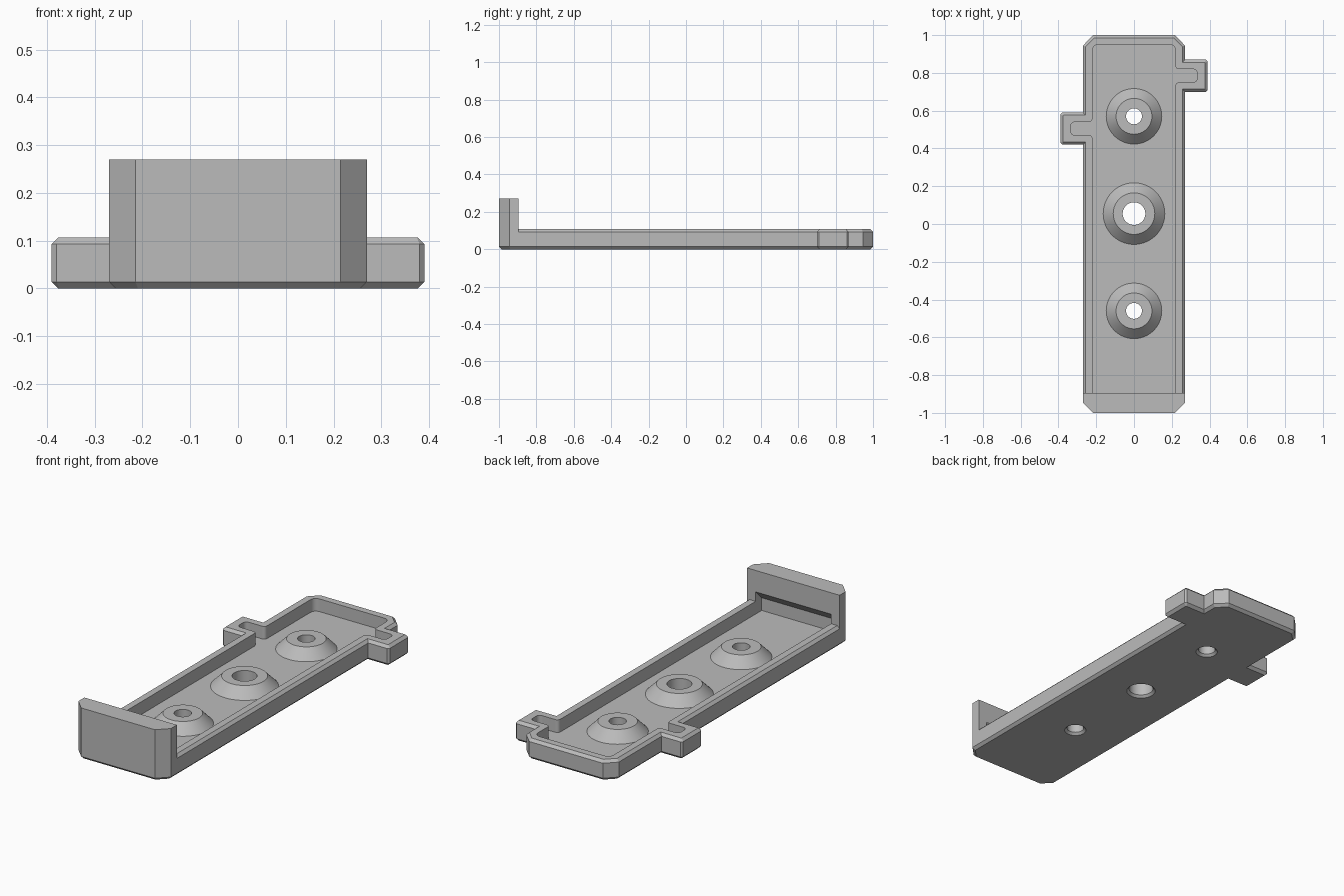
import bpy, bmesh, math
from mathutils import Vector

if "Cube" in bpy.data.objects:
    bpy.data.objects.remove(bpy.data.objects["Cube"], do_unlink=True)

grey = bpy.data.materials.new("plain grey")
grey.use_nodes = True
grey.diffuse_color = (0.5, 0.5, 0.5, 1)
grey.node_tree.nodes["Principled BSDF"].inputs["Base Color"].default_value = grey.diffuse_color

HALF, CUT, BEVEL = 0.27, 0.055, 0.014
RIM, FLOOR, STOP_TOP = 0.107, 0.04, 0.27
INNER, STOP_BACK, POCKET = 0.22, -0.895, -0.945


def rounded(corners, steps):
    """Counter-clockwise corners (x, y, size), cut flat with 1 step or rounded with more."""
    points = []
    for i, (x, y, size) in enumerate(corners):
        p = Vector((x, y))
        if not size:
            points.append(p)
            continue
        before, after = corners[i - 1], corners[(i + 1) % len(corners)]
        a = p + (Vector(before[:2]) - p).normalized() * size
        b = p + (Vector(after[:2]) - p).normalized() * size
        for k in range(steps + 1):
            t = k / steps
            points.append(a * (1 - t) ** 2 + p * 2 * t * (1 - t) + b * t * t)
    return points


def inset(points, d):
    result = []
    for i, p in enumerate(points):
        e1 = (p - points[i - 1]).normalized()
        e2 = (points[(i + 1) % len(points)] - p).normalized()
        n1, n2 = Vector((-e1.y, e1.x)), Vector((-e2.y, e2.x))
        result.append(p + (n1 + n2) * d / (1 + n1.dot(n2)))
    return result


def loft(name, rings):
    """Closed solid through rings of (outline, height)."""
    bm = bmesh.new()
    loops = [[bm.verts.new((p.x, p.y, z)) for p in pts] for pts, z in rings]
    n = len(loops[0])
    for low, high in zip(loops, loops[1:]):
        for i in range(n):
            j = (i + 1) % n
            bm.faces.new((low[i], low[j], high[j], high[i]))
    bm.faces.new(loops[0][::-1])
    bm.faces.new(loops[-1])
    bmesh.ops.recalc_face_normals(bm, faces=bm.faces)
    mesh = bpy.data.meshes.new(name)
    bm.to_mesh(mesh)
    bm.free()
    mesh.materials.append(grey)
    obj = bpy.data.objects.new(name, mesh)
    bpy.context.collection.objects.link(obj)
    return obj


def circle(y, radius, n=64):
    return [Vector((radius * math.cos(math.tau * i / n), y + radius * math.sin(math.tau * i / n)))
            for i in range(n)]


def combine(target, tool, operation):
    mod = target.modifiers.new(operation, "BOOLEAN")
    mod.operation, mod.object, mod.solver = operation, tool, "EXACT"
    bpy.context.view_layer.objects.active = target
    bpy.ops.object.modifier_apply(modifier=mod.name)
    bpy.data.objects.remove(tool, do_unlink=True)


def ear(side, y, base, reach, half, root, tip):
    """Side projection, running counter-clockwise around the tray."""
    s = side
    return [(s * base, y - s * half, root), (s * reach, y - s * half, tip),
            (s * reach, y + s * half, tip), (s * base, y + s * half, root)]


def both_ears(corner, *sizes):
    """Right ear, the two far corners, then left ear."""
    return ear(1, 0.785, *sizes) + corner + ear(-1, 0.505, *sizes)


# Tray body with bevelled top and bottom edges
outer = rounded([(-HALF, -1, CUT), (HALF, -1, CUT)]
                + both_ears([(HALF, 1, CUT), (-HALF, 1, CUT)], HALF, 0.39, 0.085, 0, 0.01), 1)
tray = loft("tray", [(inset(outer, BEVEL), 0), (outer, BEVEL),
                     (outer, RIM - BEVEL), (inset(outer, BEVEL), RIM)])

# Recess, including the narrow slots in the ears
recess = rounded([(-INNER, POCKET, 0), (INNER, POCKET, 0)]
                 + both_ears([(INNER, 0.95, 0.035), (-INNER, 0.95, 0.035)],
                             INNER, 0.335, 0.035, 0.02, 0.025), 5)
combine(tray, loft("recess_cutter", [(recess, FLOOR), (recess, 0.2)]), "DIFFERENCE")

# Raised end stop with a sloped-roof pocket in its back
stop_outline = rounded([(-HALF, -1, CUT), (HALF, -1, CUT),
                        (HALF, STOP_BACK, 0), (-HALF, STOP_BACK, 0)], 1)
stop = loft("end_stop", [(stop_outline, BEVEL), (stop_outline, STOP_TOP)])


def pocket_ring(back):
    return [Vector(p) for p in ((-INNER, back), (INNER, back), (INNER, -0.85), (-INNER, -0.85))]


combine(stop, loft("pocket_cutter", [(pocket_ring(POCKET), FLOOR), (pocket_ring(POCKET), RIM),
                                     (pocket_ring(-0.875), RIM + 0.07)]), "DIFFERENCE")
# Keep the tray floor solid below the pocket
combine(tray, stop, "UNION")

# Conical bosses with through holes, countersunk underneath
for y, base, top, hole in ((0.57, 0.147, 0.095, 0.042), (0.055, 0.163, 0.11, 0.06),
                           (-0.46, 0.147, 0.095, 0.042)):
    boss = loft("boss", [(circle(y, base), FLOOR - 0.01), (circle(y, base), FLOOR),
                         (circle(y, top), FLOOR + 0.054)])
    combine(tray, boss, "UNION")
    drill = loft("hole_cutter", [(circle(y, hole + 0.022), -0.01), (circle(y, hole), 0.012),
                                 (circle(y, hole), 0.2)])
    combine(tray, drill, "DIFFERENCE")

bpy.ops.object.select_all(action="DESELECT")
tray.select_set(True)
bpy.context.view_layer.objects.active = tray
bpy.ops.object.shade_smooth_by_angle(angle=math.radians(25))
